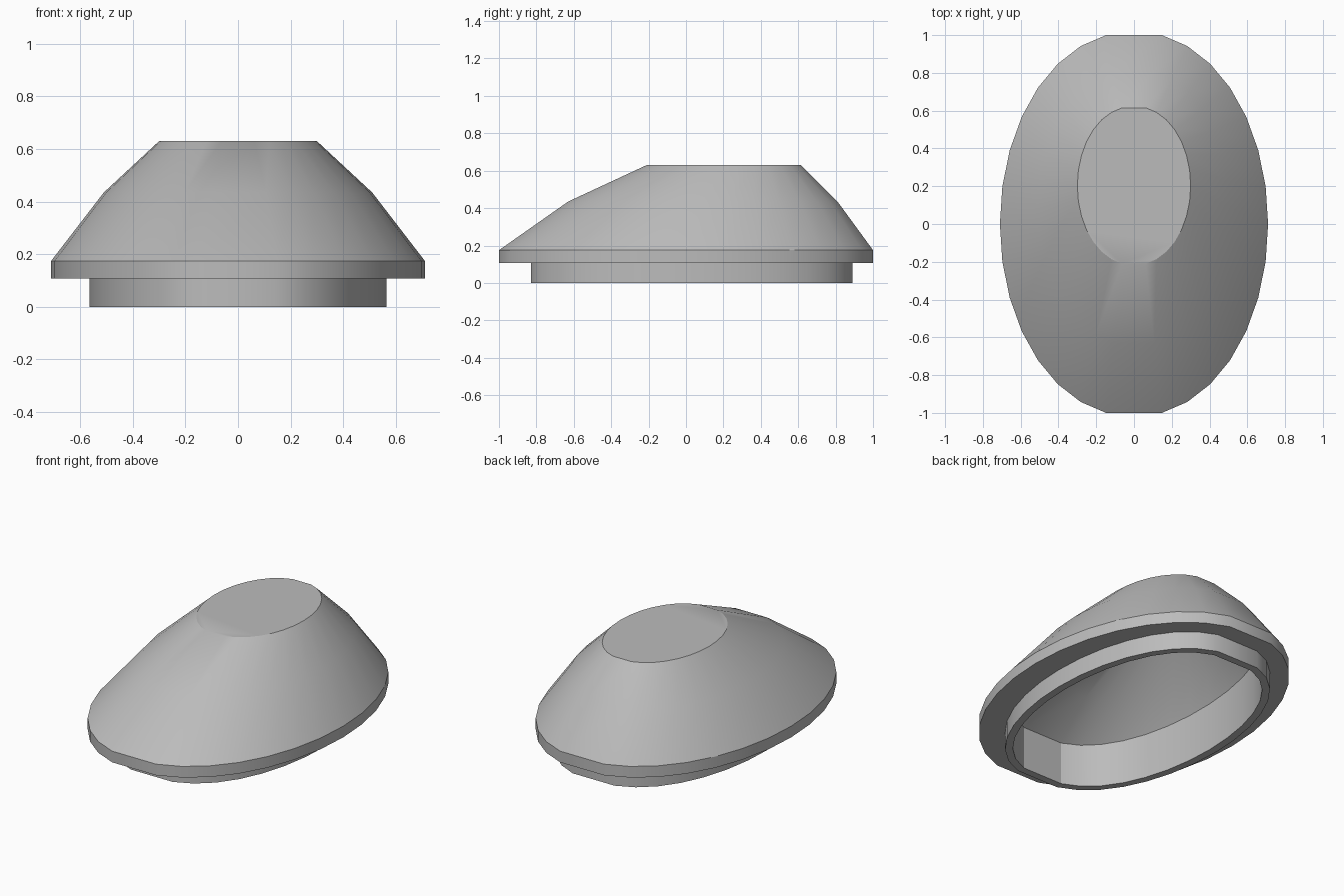
import bpy, bmesh, math

cube = bpy.data.objects.get("Cube")
if cube:
    bpy.data.objects.remove(cube, do_unlink=True)

gray = bpy.data.materials.new("plain gray")
gray.use_nodes = True
gray.diffuse_color = (0.5, 0.5, 0.5, 1)
gray.node_tree.nodes["Principled BSDF"].inputs["Base Color"].default_value = (0.5, 0.5, 0.5, 1)

SEGMENTS = 32


def oval(bm, half_x, front, back, z, power=0.96, tilt=0.0):
    """Oval ring of vertices with a flat facet at its front and back ends."""
    center, half_y = (front + back) / 2, (back - front) / 2
    half_y /= math.cos(math.tau / SEGMENTS)
    ring = []
    for i in range(SEGMENTS):
        if i % (SEGMENTS // 2) == 0:      # leave out the end points
            continue
        a = math.tau * i / SEGMENTS
        s = math.sin(a)
        x = half_x * math.copysign(abs(s) ** power, s)
        y = center + half_y * math.cos(a)
        ring.append(bm.verts.new((x, y, z + tilt * y)))
    return ring


def loft(name, sections):
    """Skin a chain of oval rings and cap both ends."""
    bm = bmesh.new()
    rings = [oval(bm, *s) for s in sections]
    for low, high in zip(rings, rings[1:]):
        n = len(low)
        for i in range(n):
            j = (i + 1) % n
            bm.faces.new((low[i], low[j], high[j], high[i]))
    bm.faces.new(rings[0])
    bm.faces.new(rings[-1])
    bmesh.ops.recalc_face_normals(bm, faces=bm.faces)
    mesh = bpy.data.meshes.new(name)
    bm.to_mesh(mesh)
    bm.free()
    mesh.materials.append(gray)
    obj = bpy.data.objects.new(name, mesh)
    bpy.context.collection.objects.link(obj)
    bpy.ops.object.select_all(action="DESELECT")
    obj.select_set(True)
    bpy.context.view_layer.objects.active = obj
    bpy.ops.object.shade_smooth_by_angle(angle=math.radians(25))


# Hollow cap: outer dome, flange, plug collar, then the cavity inside
loft("hollow_cap", [
    (0.30, -0.21, 0.615, 0.63),             # flat top
    (0.51, -0.63, 0.81, 0.435),             # shoulder
    (0.71, -1.0, 1.0, 0.175),               # flange top
    (0.71, -1.0, 1.0, 0.107),               # flange underside
    (0.565, -0.83, 0.89, 0.107, 0.85),      # collar root
    (0.565, -0.83, 0.89, 0.0, 0.85),        # collar rim
    (0.52, -0.785, 0.845, 0.0, 0.83),       # inner rim
    (0.52, -0.785, 0.845, 0.29, 0.83, 0.04),  # top of inner wall
    (0.43, -0.52, 0.74, 0.42),              # cavity shoulder
    (0.26, -0.15, 0.56, 0.59),              # cavity ceiling
])
